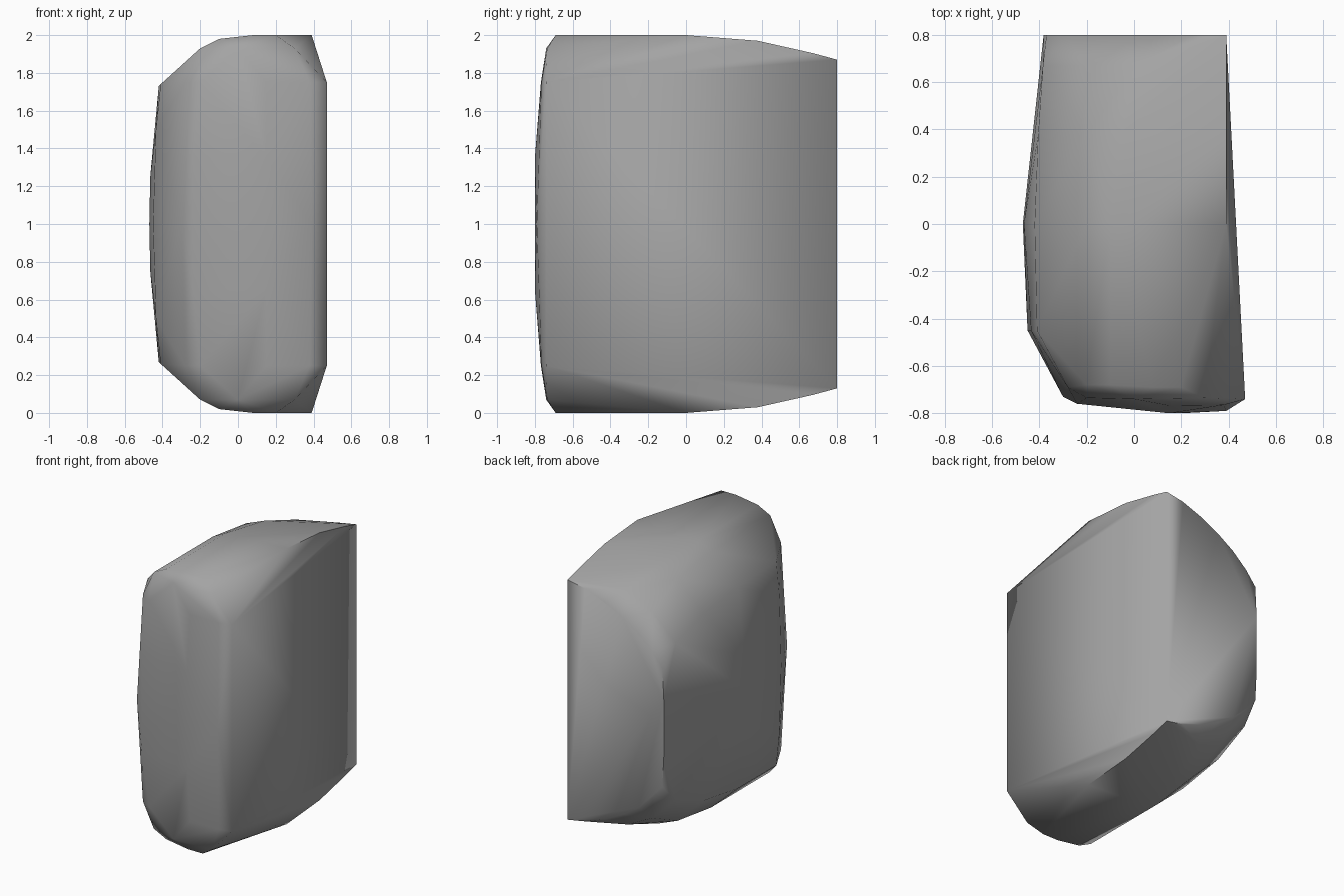
import bpy, bmesh

if "Cube" in bpy.data.objects:
    bpy.data.objects.remove(bpy.data.objects["Cube"])

# Upper half outlines, as (x, y) points grouped by height above the mid-plane (z = 1)
front_cap = {
    0.0:  [(.39, -.79), (.2, -.8), (-.24, -.76), (-.3, -.73)],
    0.35: [(.15, -.8), (-.24, -.76)],
    0.75: [(.47, -.74), (.38, -.765), (.15, -.768), (-.2, -.735), (-.28, -.69)],
    0.93: [(.3, -.735), (0, -.74), (-.2, -.68)],
    0.98: [(-.1, -.68)],
    1.0:  [(.2, -.69), (.08, -.69)],
}
# Body sections by depth, as (x, height): bulging left wall and domed top
sections = {
    -.45: [(-.45, 0), (-.435, .5), (-.41, .74)],
    0.0:  [(-.47, 0), (-.465, .25), (-.42, .73), (-.2, .93), (-.1, .98), (.39, 1)],
    .38:  [(-.405, .68), (-.2, .88), (-.05, .94), (.39, .97)],
    .67:  [(-.385, .57), (-.2, .75), (0, .85), (.39, .905)],
    .8:   [(.39, .87), (.25, .845), (.1, .79), (-.05, .715), (-.18, .63),
           (-.29, .53), (-.37, .43), (-.382, .2)],
}

half = [(x, y, h) for h, row in front_cap.items() for x, y in row]
half += [(x, y, h) for y, row in sections.items() for x, h in row]

# Closed convex body, mirrored top to bottom
bm = bmesh.new()
for x, y, h in half:
    for s in ((1, -1) if h else (1,)):
        bm.verts.new((x, y, 1 + s * h))
bmesh.ops.convex_hull(bm, input=bm.verts[:])
loose = [v for v in bm.verts if not v.link_faces]
bmesh.ops.delete(bm, geom=loose, context='VERTS')
bmesh.ops.dissolve_limit(bm, angle_limit=0.01, verts=bm.verts[:], edges=bm.edges[:])
bmesh.ops.recalc_face_normals(bm, faces=bm.faces[:])

mesh = bpy.data.meshes.new("block_body")
bm.to_mesh(mesh)
bm.free()
body = bpy.data.objects.new("block_body", mesh)
bpy.context.collection.objects.link(body)
bpy.context.view_layer.objects.active = body
body.select_set(True)
bpy.ops.object.shade_smooth_by_angle(angle=1.05)

# The upright corner between right side and back is shaded soft
for e in mesh.edges:
    a, b = (mesh.vertices[i].co for i in e.vertices)
    if min(a.x, b.x) > .38 and min(a.y, b.y) > .79:
        e.use_edge_sharp = False

# Dark grey finish
grey = bpy.data.materials.new("dark_grey")
grey.diffuse_color = (.37, .37, .37, 1)
grey.use_nodes = True
grey.node_tree.nodes["Principled BSDF"].inputs["Base Color"].default_value = grey.diffuse_color
mesh.materials.append(grey)
